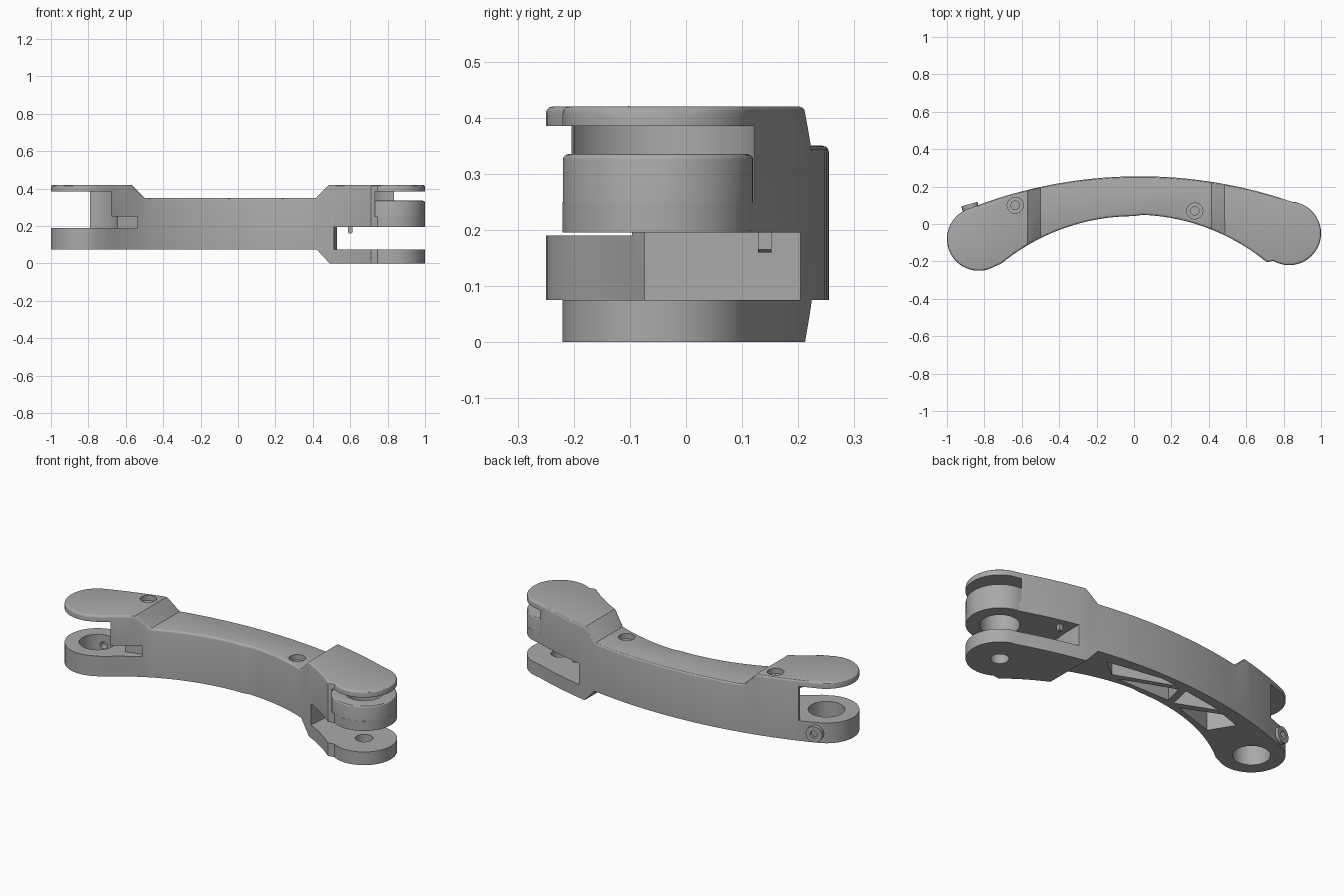
import bpy, bmesh, math
from mathutils import Vector, Matrix

if "Cube" in bpy.data.objects:
    bpy.data.objects.remove(bpy.data.objects["Cube"])

metal = bpy.data.materials.new("grey_metal")
metal.diffuse_color = (0.4, 0.4, 0.4, 1)
metal.use_nodes = True
metal.node_tree.nodes["Principled BSDF"].inputs["Base Color"].default_value = metal.diffuse_color
L, R, RAD = (-0.83, -0.08), (0.83, -0.05), 0.17


def finish(name, bm):
    bmesh.ops.recalc_face_normals(bm, faces=bm.faces)
    me = bpy.data.meshes.new(name)
    bm.to_mesh(me)
    bm.free()
    ob = bpy.data.objects.new(name, me)
    me.materials.append(metal)
    bpy.context.collection.objects.link(ob)
    return ob


def prism(name, pts, lo, hi, axis="z"):
    """Extrude a closed outline along z (plan) or y (side profile)."""
    bm = bmesh.new()
    place = (lambda p, h: (p[0], p[1], h)) if axis == "z" else (lambda p, h: (p[0], h, p[1]))
    f = bm.faces.new([bm.verts.new(place(p, lo)) for p in pts])
    ext = bmesh.ops.extrude_face_region(bm, geom=[f])
    d = (0, 0, hi - lo) if axis == "z" else (0, hi - lo, 0)
    bmesh.ops.translate(bm, vec=d, verts=[v for v in ext["geom"] if isinstance(v, bmesh.types.BMVert)])
    return finish(name, bm)


def arc(c, r, a0, a1, n):
    return [(c[0] + r * math.cos(math.radians(a0 + (a1 - a0) * i / n)),
             c[1] + r * math.sin(math.radians(a0 + (a1 - a0) * i / n))) for i in range(n + 1)]


def disc(name, c, r, lo, hi, n=48):
    return prism(name, arc(c, r, 0, 360, n)[:-1], lo, hi)


def boolean(ob, other, op="DIFFERENCE"):
    m = ob.modifiers.new(op.lower(), "BOOLEAN")
    m.object, m.operation, m.solver = other, op, "EXACT"
    dg = bpy.context.evaluated_depsgraph_get()
    me = bpy.data.meshes.new_from_object(ob.evaluated_get(dg))
    ob.modifiers.clear()
    ob.data = me
    bpy.data.objects.remove(other)


def bevel(ob, width, test):
    bm = bmesh.new()
    bm.from_mesh(ob.data)
    es = [e for e in bm.edges if len(e.link_faces) == 2 and test(e)]
    bmesh.ops.bevel(bm, geom=es, offset=width, segments=3, profile=0.5, affect="EDGES")
    bm.to_mesh(ob.data)
    bm.free()


def rim(e):
    """Edge between an upward face and an upright side."""
    a, b = sorted(f.normal.z for f in e.link_faces)
    return abs(a) < 0.2 and b > 0.5


# Curved link outline seen from above, cut to the stepped side profile
outline = arc(L, RAD, 112, 300, 28)
outline += [(x, 0.05 - 1.12 + math.sqrt(1.12 ** 2 - x * x) - (0.008 if x < 0 else 0))
            for x in [-0.71 + 1.42 * i / 30 for i in range(31)]]
outline += arc(R, RAD, 240, 428, 28)
outline += [(x, 0.255 - 2.5 + math.sqrt(2.5 ** 2 - (x - 0.03) ** 2))
            for x in [0.84 - 1.68 * i / 30 for i in range(31)]]
link = prism("curved_link_body", outline, -0.1, 0.6)
profile = [(-1.1, 0.075), (0.42, 0.075), (0.49, 0), (1.1, 0), (1.1, 0.42),
           (0.485, 0.42), (0.415, 0.35), (-0.50, 0.35), (-0.57, 0.42), (-1.1, 0.42)]
boolean(link, prism("profile", profile, -0.6, 0.6, "y"), "INTERSECT")
bevel(link, 0.012, rim)

# Left fork slot and its clearance pocket
boolean(link, prism("slot", [(-1.2, -0.4), (-0.83, -0.4)] + arc(L, 0.187, -90, 78, 30)
                    + [(-0.79, 0.3), (-1.2, 0.3)], 0.19, 0.385))
boolean(link, prism("pocket", [(-0.72, -0.3), (-0.58, -0.18), (-0.52, -0.06), (-0.66, -0.1)], 0.19, 0.25))

# Right fork: open gap below, groove and gap around the upper lug
boolean(link, prism("gap", [(0.48, -0.4), (1.2, -0.4), (1.2, 0.4), (0.53, 0.4), (0.53, 0.1)], 0.075, 0.195))
boolean(link, prism("groove", [(1.2, 0.122), (0.83, 0.122)] + arc(R, 0.178, 105, 270, 30)
                    + [(0.83, -0.4), (1.2, -0.4)], 0.25, 0.385))

# Bearing bores and pivot hole
boolean(link, disc("left_bore", L, 0.095, 0.0, 0.25))
boolean(link, disc("right_bore", R, 0.1, 0.15, 0.3))
boolean(link, disc("pivot_hole", R, 0.046, -0.1, 0.15))

# Counterbored holes in the upper face
for c, top in (((-0.635, 0.1), 0.42), ((0.325, 0.07), 0.35)):
    boolean(link, disc("counterbore", c, 0.043, top - 0.03, top + 0.1, 32))
    boolean(link, disc("screw_hole", c, 0.023, top - 0.12, top, 24))

# Lightening pockets between diagonal ribs underneath
for pts in ([(0.32, 0.17), (0.22, 0.09), (-0.10, 0.21), (0.0, 0.22)],
            [(0.17, 0.075), (-0.16, 0.075), (-0.13, 0.19)],
            [(-0.17, 0.2), (-0.2, 0.07), (-0.42, 0.16)],
            [(-0.25, 0.05), (-0.46, 0.14), (-0.58, 0.10), (-0.5, -0.03)]):
    boolean(link, prism("light_pocket", pts, -0.1, 0.3))

# Right upper lug with a softened rim
lug = disc("right_upper_lug", R, 0.1695, 0.198, 0.335, 64)
bevel(lug, 0.01, rim)
boolean(lug, disc("lug_bore", R, 0.1, 0.0, 0.5))

# Locating peg hanging into the right gap
peg = prism("locating_peg", [(0.588, 0.165), (0.588, 0.2), (0.612, 0.2), (0.612, 0.165), (0.605, 0.16),
                             (0.595, 0.16)], 0.128, 0.152, "y")


def rod(name, start, direction, r, length, n=32):
    bm = bmesh.new()
    rot = Vector((0, 0, 1)).rotation_difference(direction).to_matrix().to_4x4()
    bmesh.ops.create_cone(bm, cap_ends=True, segments=n, radius1=r, radius2=r, depth=length,
                          matrix=Matrix.Translation(start + direction * length / 2) @ rot)
    return finish(name, bm)


# Clamp screw in the back of the left lug, with a hex socket
out = Vector((-0.27, 1, 0)).normalized()
mid = Vector((L[0], L[1], 0.13))
boolean(link, rod("cross_hole", mid, out, 0.02, 0.14))
screw = rod("clamp_screw", mid + out * 0.14, out, 0.045, 0.053)
boolean(screw, rod("hex_socket", mid + out * 0.17, out, 0.022, 0.06, 6))

# Crisp edges with smooth curved sides
for ob in (link, lug, peg, screw):
    bpy.ops.object.select_all(action="DESELECT")
    ob.select_set(True)
    bpy.context.view_layer.objects.active = ob
    bpy.ops.object.shade_smooth_by_angle(angle=math.radians(30))
